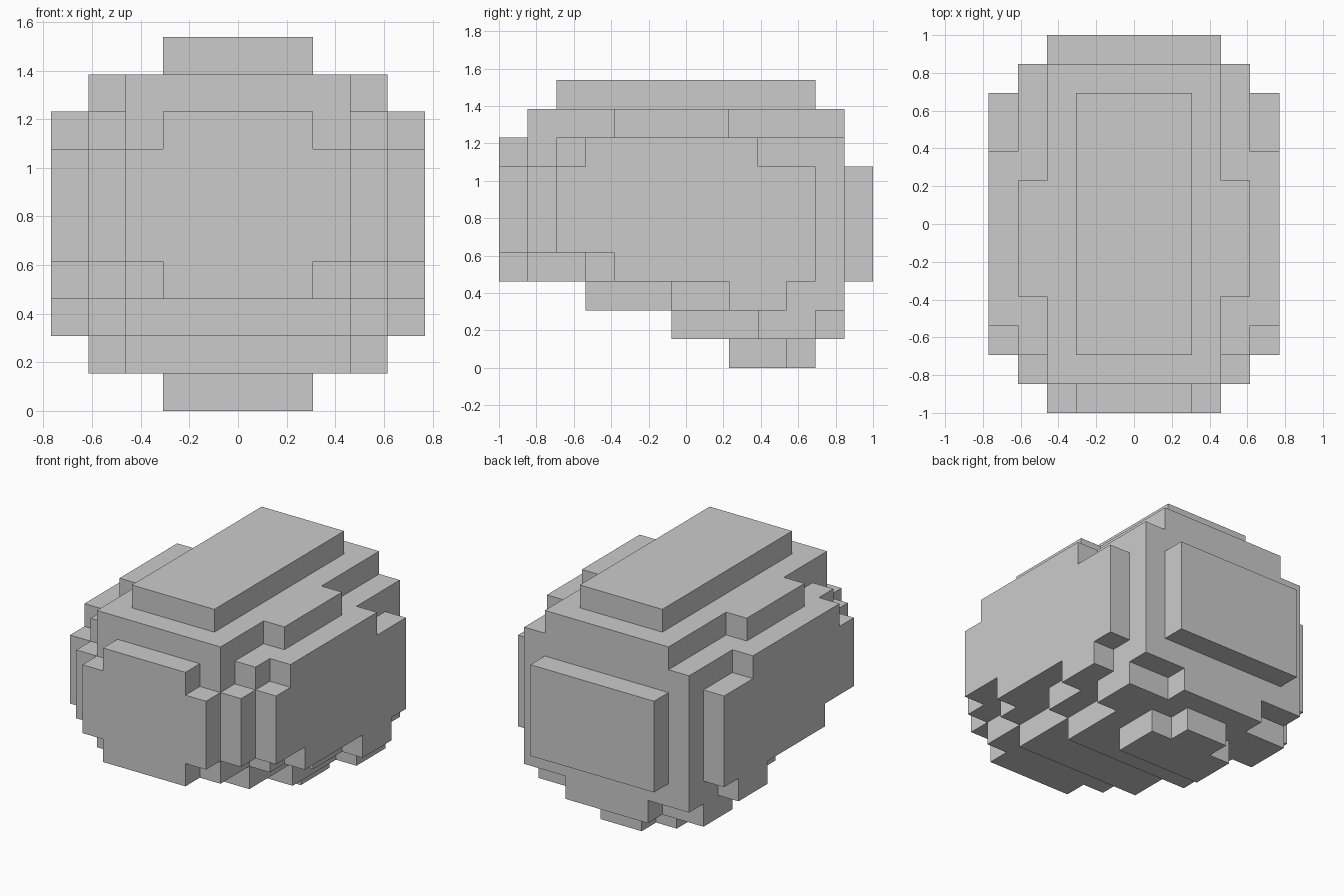
import bpy, bmesh, math
from mathutils import Vector

if "Cube" in bpy.data.objects:
    bpy.data.objects.remove(bpy.data.objects["Cube"])

U = 2 / 13  # size of one block

# Layers from the ground up: (z0, z1, [(half width, y start, y end), ...]) in blocks
LAYERS = [
    (0, 1, [(2, 8, 10), (1, 10, 11)]),
    (1, 2, [(2, 6, 12), (3, 6, 11), (4, 9, 11)]),
    (2, 3, [(3, 3, 12), (4, 6, 12), (5, 8, 10)]),
    (3, 4, [(2, 0, 13), (3, 1, 13), (4, 3, 12), (5, 4, 11)]),
    (4, 7, [(3, 0, 13), (4, 1, 12), (5, 2, 11)]),
    (7, 8, [(2, 0, 12), (3, 1, 12), (4, 2, 12), (5, 3, 9)]),
    (8, 9, [(3, 1, 12), (4, 4, 8)]),
    (9, 10, [(2, 2, 11)]),
]

# Fill the block grid, mirrored about x = 0
cells = set()
for z0, z1, slabs in LAYERS:
    for half, y0, y1 in slabs:
        cells |= {(x, y, z) for x in range(-half, half)
                  for y in range(y0, y1) for z in range(z0, z1)}

# Skin only the exposed block sides
bm = bmesh.new()
verts = {}


def corner(p):
    if p not in verts:
        verts[p] = bm.verts.new((p[0] * U, (p[1] - 6.5) * U, p[2] * U))
    return verts[p]


for cell in cells:
    for axis in range(3):
        for side in (0, 1):
            near = list(cell)
            near[axis] += 1 if side else -1
            if tuple(near) in cells:
                continue
            a, b = (axis + 1) % 3, (axis + 2) % 3
            quad = []
            for da, db in ((0, 0), (1, 0), (1, 1), (0, 1)):
                p = list(cell)
                p[axis] += side
                p[a] += da
                p[b] += db
                quad.append(corner(tuple(p)))
            bm.faces.new(quad if side else quad[::-1])

# Merge the flat areas into large clean faces
bmesh.ops.dissolve_limit(bm, angle_limit=math.radians(1),
                         verts=bm.verts[:], edges=bm.edges[:])
mesh = bpy.data.meshes.new("blocky_body")
bm.to_mesh(mesh)
bm.free()
bpy.context.collection.objects.link(bpy.data.objects.new("blocky_body", mesh))
